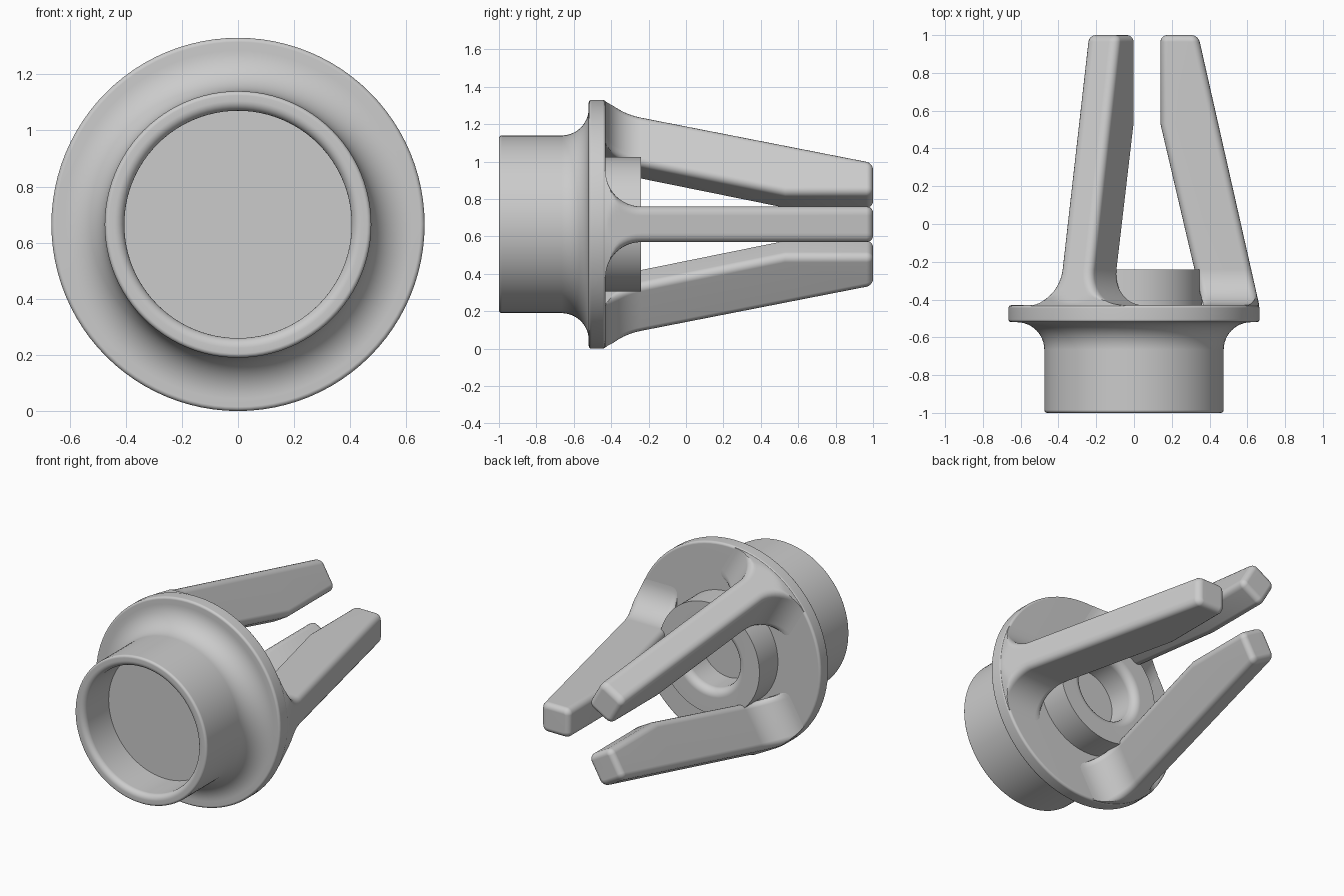
import bpy, bmesh, math

cube = bpy.data.objects.get("Cube")
if cube:
    bpy.data.objects.remove(cube, do_unlink=True)

AXIS_Z = 0.665          # height of the turning axis, which runs along y
FLANGE_R = 0.665
FLANGE_BACK = -0.43

grey = bpy.data.materials.new("plain_grey")
grey.use_nodes = True
grey.diffuse_color = (0.6, 0.6, 0.6, 1)
grey.node_tree.nodes["Principled BSDF"].inputs["Base Color"].default_value = (0.6, 0.6, 0.6, 1)


def arc(cx, cy, radius, start, end, steps=6):
    """Points on a circular arc, angles in degrees."""
    angles = [math.radians(start + (end - start) * i / steps) for i in range(steps + 1)]
    return [(cx + radius * math.cos(a), cy + radius * math.sin(a)) for a in angles]


def finish(bm, name):
    """Turn a bmesh into a smooth-shaded object with crisp edges."""
    bmesh.ops.remove_doubles(bm, verts=bm.verts, dist=1e-5)
    bmesh.ops.recalc_face_normals(bm, faces=bm.faces)
    mesh = bpy.data.meshes.new(name)
    bm.to_mesh(mesh)
    bm.free()
    mesh.materials.append(grey)
    obj = bpy.data.objects.new(name, mesh)
    bpy.context.collection.objects.link(obj)
    bpy.ops.object.select_all(action='DESELECT')
    obj.select_set(True)
    bpy.context.view_layer.objects.active = obj
    bpy.ops.object.shade_smooth_by_angle(angle=math.radians(35))
    weighted = obj.modifiers.new("even_normals", 'WEIGHTED_NORMAL')
    weighted.keep_sharp = True
    return obj


# Cup, flange and rear boss as one turned body: (radius, y) profile
profile = [(0, -0.75), (0.405, -0.75)]
profile += arc(0.44, -0.965, 0.035, 180, 270)                  # inner lip
profile += arc(0.46, -0.985, 0.015, 270, 360, 4)               # outer lip
profile += arc(0.62, -0.665, 0.145, 180, 90, 12)               # cove under flange
profile += arc(FLANGE_R - 0.015, -0.505, 0.015, 270, 360, 4)
profile += arc(FLANGE_R - 0.015, FLANGE_BACK - 0.015, 0.015, 0, 90, 4)
profile += [(0.36, FLANGE_BACK), (0.36, -0.24)]                # boss wall
profile += arc(0.25, -0.29, 0.05, 90, 180)                     # bore mouth
profile += [(0.2, -0.44), (0, -0.44)]

bm = bmesh.new()
verts = [bm.verts.new((r, y, AXIS_Z)) for r, y in profile]
edges = [bm.edges.new(pair) for pair in zip(verts, verts[1:])]
bmesh.ops.spin(bm, geom=verts + edges, cent=(0, 0, AXIS_Z), axis=(0, 1, 0),
               angle=math.tau, steps=96)
finish(bm, "turned_body")


# Prongs: rounded rectangular sections lofted along y
def outer_radius(y):
    return 0.34 + (1 - y) * 0.226


def inner_radius(y):
    return 0.14 + max(0, 0.53 - y) * 0.234


HALF_WIDTH, FILLET, TIP = 0.095, 0.19, 0.035


def section(y, half, inset):
    """Rounded rectangle as (radial, sideways) points, trimmed to the flange rim."""
    corner = 0.04 - inset
    lo, hi = inner_radius(y) + inset + corner, outer_radius(y) - inset - corner
    side = half - inset - corner
    pts = arc(hi, side, corner, 90, 0, 4)
    top = hi + corner
    pts += [(top, side * (1 - i / 6)) for i in range(1, 12)]
    pts += arc(hi, -side, corner, 0, -90, 4)
    pts += arc(lo, -side, corner, 270, 180, 4)
    pts += arc(lo, side, corner, 180, 90, 4)
    limit = FLANGE_R - 0.004
    return [(min(r, math.sqrt(limit ** 2 - t ** 2)), t) for r, t in pts]


stations = [(FLANGE_BACK - 0.03, HALF_WIDTH + FILLET, 0)]
for i in range(13):                                            # root fillet
    a = math.radians(90 - 7.5 * i)
    stations.append((FLANGE_BACK + FILLET * (1 - math.sin(a)),
                     HALF_WIDTH + FILLET * (1 - math.cos(a)), 0))
stations.append((0.53, HALF_WIDTH, 0))
for i in range(6):                                             # rounded tip
    b = math.radians(18 * i)
    stations.append((1 - TIP + TIP * math.sin(b), HALF_WIDTH, TIP * (1 - math.cos(b))))


def make_prong(name, degrees):
    c, s = math.cos(math.radians(degrees)), math.sin(math.radians(degrees))
    bm = bmesh.new()
    rings = [[bm.verts.new((r * c - t * s, y, AXIS_Z + r * s + t * c))
              for r, t in section(y, half, inset)] for y, half, inset in stations]
    for a, b in zip(rings, rings[1:]):
        for i in range(len(a)):
            j = (i + 1) % len(a)
            bm.faces.new((a[i], a[j], b[j], b[i]))
    bm.faces.new(rings[0])
    bm.faces.new(rings[-1])
    finish(bm, name)


for name, degrees in (("left_prong", 0), ("upper_prong", 120), ("lower_prong", 240)):
    make_prong(name, degrees)
